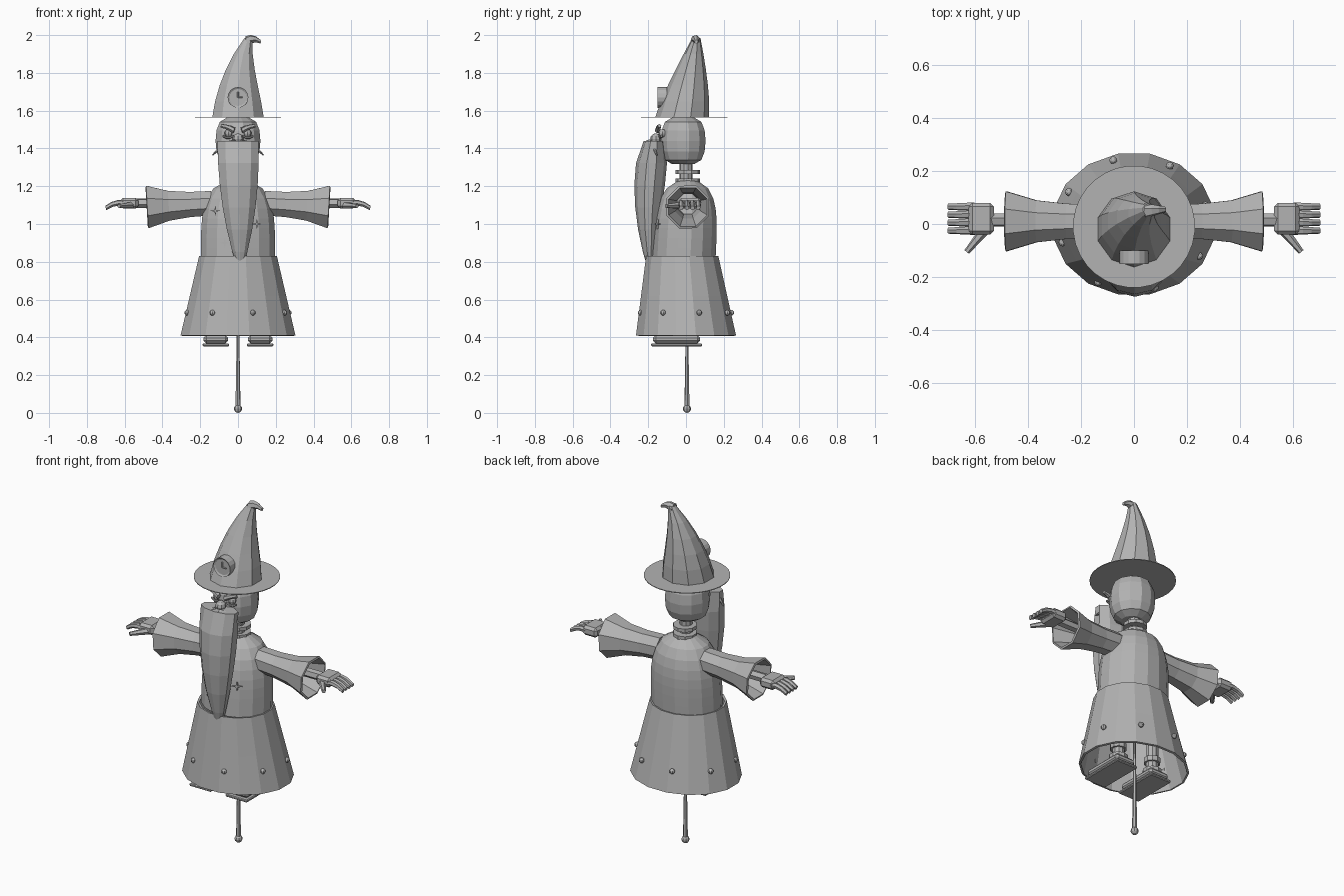
import bpy
import bmesh
from math import sin, cos, pi, sqrt
from mathutils import Vector, Matrix

cube = bpy.data.objects.get("Cube")
if cube:
    bpy.data.objects.remove(cube, do_unlink=True)

grey = bpy.data.materials.new("plain grey")
grey.use_nodes = True
grey.diffuse_color = (.45, .45, .45, 1)
grey.node_tree.nodes["Principled BSDF"].inputs["Base Color"].default_value = grey.diffuse_color


def finish(name, bm):
    bmesh.ops.recalc_face_normals(bm, faces=bm.faces)
    mesh = bpy.data.meshes.new(name)
    bm.to_mesh(mesh)
    bm.free()
    mesh.materials.append(grey)
    part = bpy.data.objects.new(name, mesh)
    bpy.context.scene.collection.objects.link(part)
    return part


def skin(name, loops, capped=True):
    """Bridge a list of equal-length point loops."""
    bm = bmesh.new()
    rings = [[bm.verts.new(point) for point in loop] for loop in loops]
    for lower, upper in zip(rings, rings[1:]):
        for i in range(len(lower)):
            bm.faces.new((lower[i - 1], lower[i], upper[i], upper[i - 1]))
    if capped:
        bm.faces.new(rings[0])
        bm.faces.new(rings[-1])
    return finish(name, bm)


def circle(sides):
    angles = [2 * pi * (i + .5) / sides for i in range(sides)]
    return [(cos(angle), sin(angle)) for angle in angles]


def lathe(name, ring, steps, sides, capped=True):
    """Stack ellipses; ring(t) gives centre, half width and half depth."""
    loops = []
    for step in range(steps + 1):
        centre, width, depth = ring(step / steps)
        loops.append([Vector(centre) + Vector((width * c, depth * s, 0)) for c, s in circle(sides)])
    return skin(name, loops, capped)


def tube(name, start, end, thick, thin, bend=0, power=1, sides=6, steps=3, capped=True):
    """Tapering tube that arches upward by the bend."""
    start, end = Vector(start), Vector(end)
    along = (end - start).normalized()
    across = along.orthogonal().normalized()
    other = along.cross(across)
    loops = []
    for step in range(steps + 1):
        t = step / steps
        centre = start.lerp(end, t) + Vector((0, 0, bend * sin(pi * t)))
        radius = thick + (thin - thick) * t ** power
        loops.append([centre + radius * (across * c + other * s) for c, s in circle(sides)])
    return skin(name, loops, capped)


def box(name, centre, size, bevel):
    bm = bmesh.new()
    bmesh.ops.create_cube(bm, size=1)
    bmesh.ops.scale(bm, vec=size, verts=bm.verts)
    bmesh.ops.bevel(bm, geom=bm.edges[:], offset=bevel, segments=1, affect='EDGES')
    bmesh.ops.translate(bm, vec=centre, verts=bm.verts)
    finish(name, bm)


def ball(name, centre, radius):
    bm = bmesh.new()
    bmesh.ops.create_uvsphere(bm, u_segments=8, v_segments=6, radius=radius)
    bmesh.ops.translate(bm, vec=centre, verts=bm.verts)
    finish(name, bm)


def disc(name, centre, radius, height, sides=10):
    lathe(name, lambda t: (Vector(centre) + Vector((0, 0, height * (t - .5))), radius, radius), 1, sides)


def thicken(part):
    wall = part.modifiers.new("wall", 'SOLIDIFY')
    wall.thickness = .012
    wall.offset = -1


# Robe: open skirt and domed torso
def skirt_ring(t):
    return (0, -.02 * t, .41 + .42 * t), .31 - .1 * t, .27 - .075 * t


def torso_ring(t):
    taper = sqrt(1 - .95 * t ** 4)
    return (0, .02 * t - .01, .82 + .42 * t), .2 * taper, .17 * taper


thicken(lathe("skirt", skirt_ring, 2, 16, capped=False))
lathe("torso", torso_ring, 8, 16)

# Studs round the hem
for i in range(8):
    angle = pi * (i / 4 + .09)
    ball("hem_stud", (.28 * cos(angle), .25 * sin(angle), .53), .015)


# Four-pointed star plates that follow the chest
def on_chest(x, z, lift):
    return x, -.17 * sqrt(1 - (x / .2) ** 2) - lift, z


for x, z in ((-.12, 1.07), (.1, 1), (-.07, .9)):
    outline = [(c * size, s * size) for (c, s), size in zip(circle(8), (.007, .026) * 4)]
    turn = Matrix.Rotation(pi / 8, 2)
    outline = [turn @ Vector(point) for point in outline]
    skin("robe_star", [[on_chest(x + p.x, z + p.y, lift) for p in outline] for lift in (0, .008)])

# Neck with a spool collar
disc("neck", (0, 0, 1.28), .035, .14)
for z in (1.23, 1.275):
    disc("collar", (0, .01, z), .065, .02)


# Rounded head
def head_ring(t):
    angle = 2.8 * (t - .5)
    radius = .123 * cos(angle) ** .4
    return (0, -.015, 1.44 + .125 * sin(angle)), radius, radius


lathe("head", head_ring, 6, 12)


# Hat: flat brim, leaning cone and drooping tip
def hat_ring(t):
    radius = .143 * (1 - .85 * t ** 1.3)
    return (.055 * t ** 3, .075 * t - .02, 1.565 + .42 * t), radius, radius


disc("hat_brim", (0, -.01, 1.565), .23, .004, 32)
lathe("hat_cone", hat_ring, 5, 10)
tube("hat_tip", (.04, .05, 1.965), (.12, .055, 1.965), .03, .01, bend=.015)

# Clock badge: a recessed dial with two hands
bm = bmesh.new()
bmesh.ops.create_cone(bm, cap_ends=True, segments=16, radius1=.055, radius2=.055, depth=.05)
bmesh.ops.rotate(bm, matrix=Matrix.Rotation(pi / 2, 3, 'X'), verts=bm.verts)
bmesh.ops.translate(bm, vec=(0, -.125, 1.67), verts=bm.verts)
bm.faces.ensure_lookup_table()
front = min(bm.faces, key=lambda face: face.calc_center_median().y)
bmesh.ops.inset_region(bm, faces=[front], thickness=.01, depth=-.006)
finish("clock_case", bm)
hub = Vector((0, -.146, 1.67))
for direction in ((0, 0, .03), (.025, 0, 0)):
    tube("clock_hand", hub, hub + Vector(direction), .004, .004, sides=4, steps=1)

# Face
ball("nose", (0, -.16, 1.45), .03)
for side in (-1, 1):
    ball("eye", (side * .05, -.125, 1.48), .022)
    tube("eye_bag", (side * .025, -.14, 1.465), (side * .08, -.13, 1.465), .006, .006, bend=-.01)
    tube("eyebrow", (side * .02, -.15, 1.495), (side * .09, -.14, 1.52), .016, .01, bend=.005)
    tube("moustache", (side * .01, -.2, 1.43), (side * .135, -.155, 1.365), .02, .004, bend=.02)


# Long faceted beard
def beard_ring(t):
    depth = .09 * (1 - .9 * t * t) * min(1, .6 + 2 * t)
    return (.012 * t, -.17 - .03 * sin(2.6 * t), 1.44 - .705 * t), .115 * (1 - .95 * t ** 2.2), depth


lathe("beard", beard_ring, 6, 10)

# Arms, hands, legs and boots
for side, word in ((1, "left_"), (-1, "right_")):
    thicken(tube(word + "sleeve", (side * .14, .01, 1.11), (side * .48, .01, 1.09), .07, .122,
                 power=3, sides=8, capped=False))
    tube(word + "arm", (side * .14, .015, 1.11), (side * .55, .015, 1.11), .026, .026)
    box(word + "palm", (side * .575, .02, 1.11), (.095, .12, .056), .014)
    for i in range(4):
        y = .03 * i - .025
        tube(word + "finger", (side * .6, y, 1.11), (side * .7, y, 1.085), .017, .012, bend=.012)
    tube(word + "thumb", (side * .56, -.02, 1.1), (side * .63, -.105, 1.095), .02, .011)

    x = side * .117
    box(word + "boot_sole", (x, -.05, .36), (.14, .27, .015), .004)
    box(word + "boot", (x, -.05, .39), (.13, .25, .045), .015)
    disc(word + "leg", (x, .01, .5), .034, .2)
    for z, radius in ((.42, .052), (.49, .045)):
        disc(word + "ankle_cuff", (x, .01, z), radius, .03)

# Support rod with a ball foot
tube("support_rod", (0, .005, .02), (0, .005, .82), .014, .006, power=.5)
ball("rod_foot", (0, .005, .022), .022)
